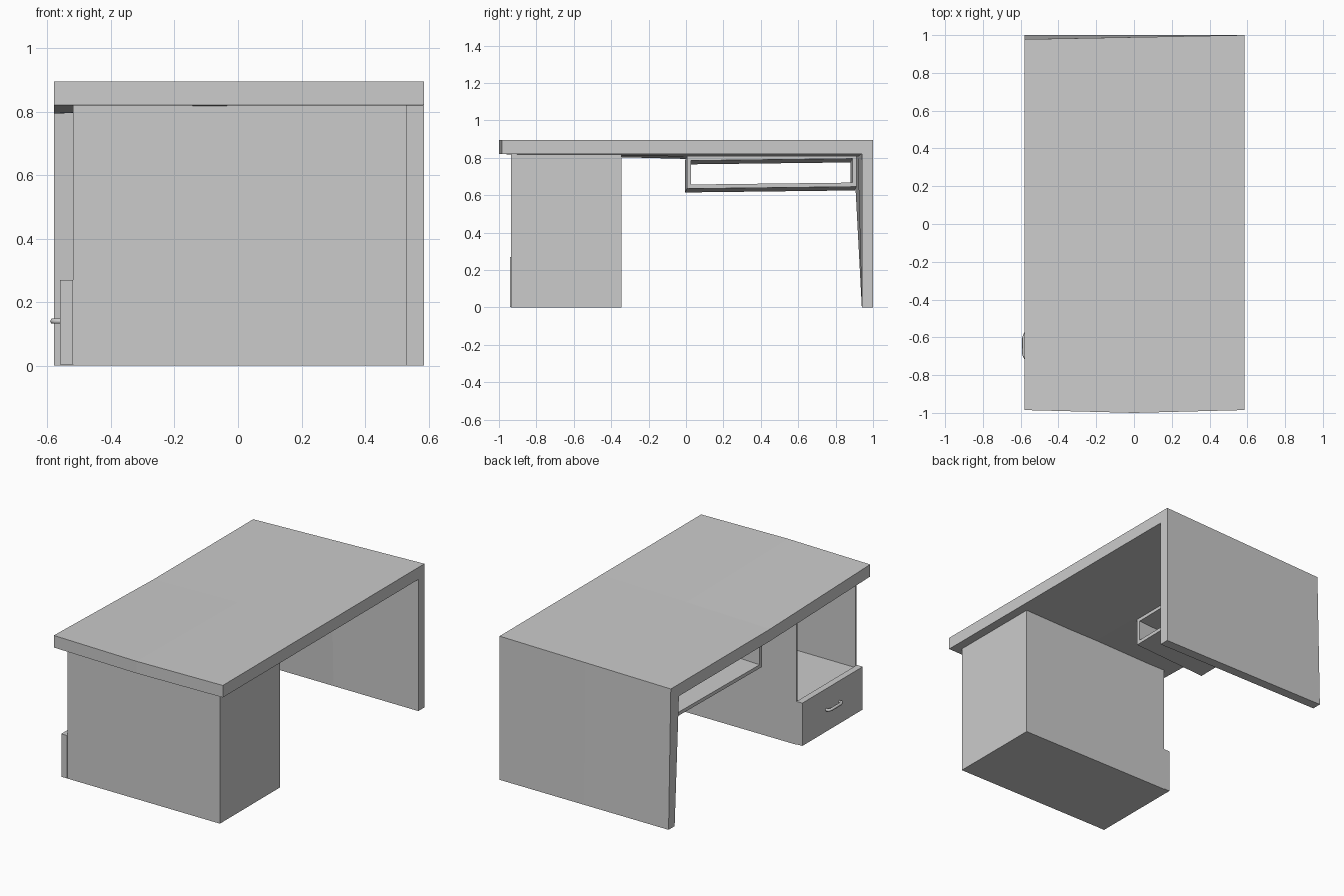
import bpy, bmesh
from mathutils import Vector

cube = bpy.data.objects.get("Cube")
if cube:
    bpy.data.objects.remove(cube, do_unlink=True)

grey = bpy.data.materials.new("light grey")
grey.use_nodes = True
grey.diffuse_color = (0.6, 0.6, 0.6, 1)
grey.node_tree.nodes["Principled BSDF"].inputs["Base Color"].default_value = (0.6, 0.6, 0.6, 1)


def finish(name, bm):
    bmesh.ops.recalc_face_normals(bm, faces=bm.faces)
    mesh = bpy.data.meshes.new(name)
    bm.to_mesh(mesh)
    bm.free()
    mesh.materials.append(grey)
    obj = bpy.data.objects.new(name, mesh)
    bpy.context.collection.objects.link(obj)
    return obj


def box(lo, hi):
    bm = bmesh.new()
    bmesh.ops.create_cube(bm, size=1)
    lo, hi = Vector(lo), Vector(hi)
    for v in bm.verts:
        v.co = (lo + hi) / 2 + v.co * (hi - lo)
    return bm


def extrude(bm, faces, offset):
    out = bmesh.ops.extrude_face_region(bm, geom=faces)["geom"]
    verts = [g for g in out if isinstance(g, bmesh.types.BMVert)]
    bmesh.ops.translate(bm, verts=verts, vec=offset)
    return [g for g in out if isinstance(g, bmesh.types.BMFace)]


# Worktop and end panel: one mitred strip, swept across the width
outer = [(-1, 0.895), (0, 0.895), (1, 0.895), (1, 0)]
inner = [(-1, 0.82), (0, 0.82), (0.94, 0.82), (0.94, 0)]
bm = bmesh.new()
a = [bm.verts.new((-0.58, y, z)) for y, z in outer]
b = [bm.verts.new((-0.58, y, z)) for y, z in inner]
faces = [bm.faces.new((a[i], a[i + 1], b[i + 1], b[i])) for i in range(3)]
faces = extrude(bm, faces, (0.58, 0, 0))
extrude(bm, faces, (0.585, 0, 0))
# Slight sag toward the seat side and a shallow bow on the front edge
for v in bm.verts:
    x, y, z = v.co
    side = (0.585 - x) / 1.165
    if z > 0.5:
        v.co.z -= 0.026 * side * min(1, y + 1)
        if y > 0.9:
            v.co.y -= (0.022 if y > 0.97 else 0.042) * side
    if y < -0.9 and abs(x) > 0.1:
        v.co.y += 0.015
finish("worktop_and_end_panel", bm)

# Pedestal: a box hollowed from the seat side
bm = box((-0.52, -0.935, 0), (0.53, -0.345, 0.82))
mouth = min(bm.faces, key=lambda f: f.calc_center_median().x)
bmesh.ops.inset_region(bm, faces=[mouth], thickness=0.015)
extrude(bm, [mouth], (1.03, 0, 0))
if mouth.is_valid:
    bmesh.ops.delete(bm, geom=[mouth], context='FACES_ONLY')
finish("pedestal", bm)

# Drawer, its top forming the floor of the open compartment
finish("drawer_box", box((-0.52, -0.92, 0.015), (0.515, -0.36, 0.262)))
finish("drawer_front", box((-0.56, -0.94, 0.003), (-0.52, -0.345, 0.27)))

# Drawer handle
curve = bpy.data.curves.new("drawer_handle", 'CURVE')
curve.dimensions = '3D'
curve.bevel_depth = 0.009
curve.bevel_resolution = 1
curve.use_fill_caps = True
path = [(-0.555, -0.71), (-0.575, -0.71), (-0.583, -0.69),
        (-0.583, -0.6), (-0.575, -0.58), (-0.555, -0.58)]
spline = curve.splines.new('POLY')
spline.points.add(len(path) - 1)
for p, (x, y) in zip(spline.points, path):
    p.co = (x, y, 0.14, 1)
curve.materials.append(grey)
handle = bpy.data.objects.new("drawer_handle", curve)
bpy.context.collection.objects.link(handle)

# Hanging tray: a sleeve open at both ends, tilted a little
x0, x1 = -0.52, -0.02
y0, y1, z0, z1, t = 0.005, 0.912, 0.64, 0.812, 0.022
bm = bmesh.new()


def ring(d):
    return [bm.verts.new((x0, y, z)) for y, z in
            ((y0 + d, z0 + d), (y1 - d, z0 + d), (y1 - d, z1 - d), (y0 + d, z1 - d))]


a, b = ring(0), ring(t)
faces = [bm.faces.new((a[i], a[(i + 1) % 4], b[(i + 1) % 4], b[i])) for i in range(4)]
extrude(bm, faces, (x1 - x0, 0, 0))
for v in bm.verts:
    x, y, z = v.co
    v.co.z += 0.04 * (x - x1) + 0.012 * (y - 0.45)
    v.co.y += 0.02 * (x - x1)
finish("hanging_tray", bm)
